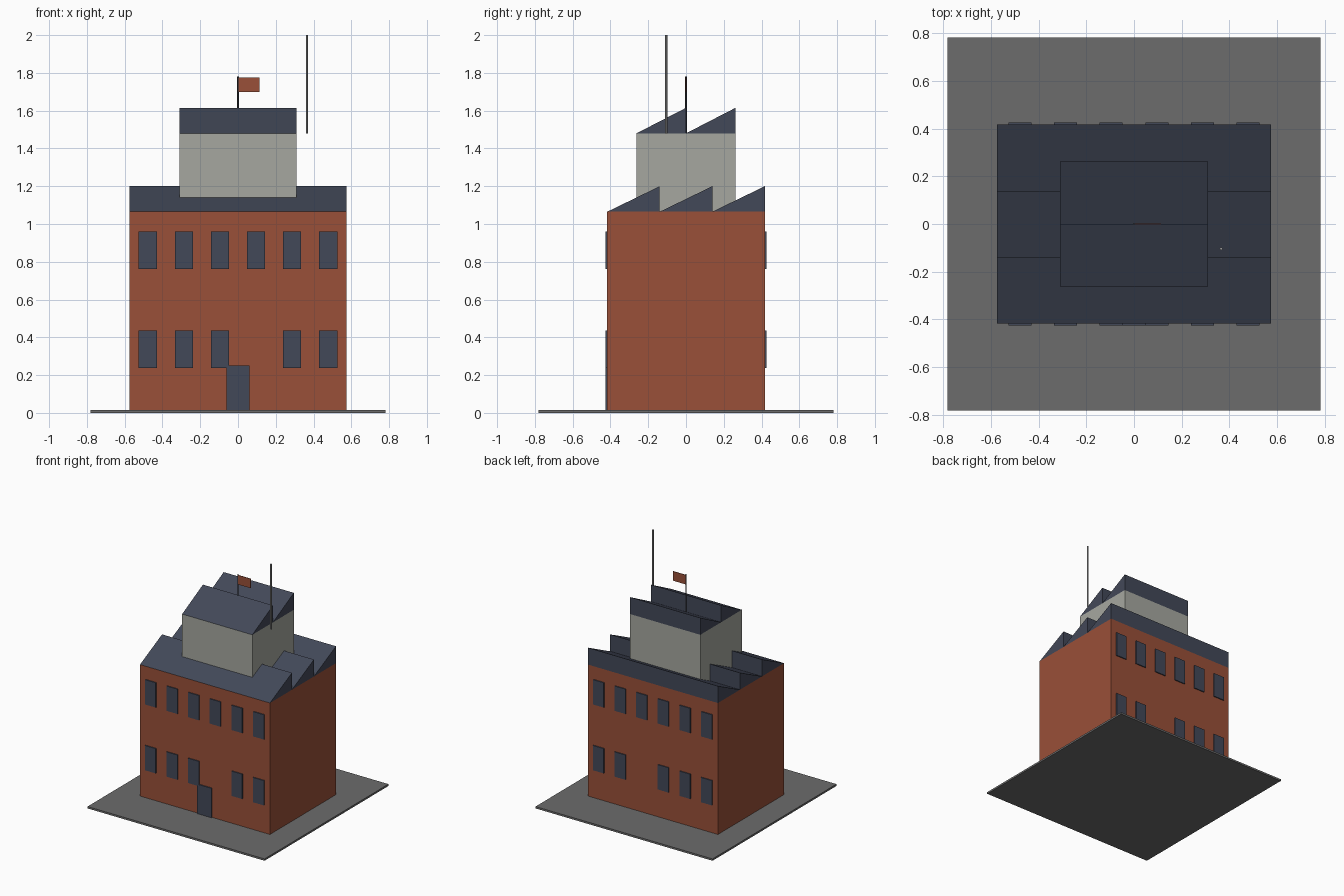
import bpy, bmesh
from mathutils import Matrix

cube = bpy.data.objects.get("Cube")
if cube:
    bpy.data.objects.remove(cube, do_unlink=True)


def material(name, r, g, b):
    mat = bpy.data.materials.new(name)
    mat.use_nodes = True
    mat.diffuse_color = (r, g, b, 1)
    mat.node_tree.nodes["Principled BSDF"].inputs["Base Color"].default_value = (r, g, b, 1)
    return mat


brick = material("brick red", 0.32, 0.08, 0.04)
slate = material("slate blue", 0.055, 0.065, 0.098)
stone = material("pale stone", 0.38, 0.39, 0.35)
paving = material("paving grey", 0.15, 0.15, 0.15)
metal = material("light metal", 0.35, 0.35, 0.35)
iron = material("dark iron", 0.04, 0.04, 0.045)


def finish(name, bm, mat):
    bmesh.ops.recalc_face_normals(bm, faces=bm.faces)
    mesh = bpy.data.meshes.new(name)
    bm.to_mesh(mesh)
    bm.free()
    mesh.materials.append(mat)
    obj = bpy.data.objects.new(name, mesh)
    bpy.context.collection.objects.link(obj)
    return obj


def box(name, xs, ys, zs, mat):
    """Box spanning the given (low, high) pairs."""
    bm = bmesh.new()
    bmesh.ops.create_cube(bm, size=1)
    for v in bm.verts:
        v.co = [span[0] if c < 0 else span[1] for c, span in zip(v.co, (xs, ys, zs))]
    return finish(name, bm, mat)


def pole(name, x, y, z0, z1, radius, mat):
    bm = bmesh.new()
    bmesh.ops.create_cone(bm, cap_ends=True, segments=8, radius1=radius, radius2=radius,
                          depth=z1 - z0, matrix=Matrix.Translation((x, y, (z0 + z1) / 2)))
    return finish(name, bm, mat)


def sawtooth_roof(name, half_x, half_y, base, rise, teeth, mat):
    """Row of wedges, each sloping up to the back and dropping sheer."""
    bm = bmesh.new()
    step = 2 * half_y / teeth
    for i in range(teeth):
        y0 = -half_y + i * step
        profile = [(y0, base), (y0 + step, base), (y0 + step, base + rise)]
        face = bm.faces.new([bm.verts.new((-half_x, y, z)) for y, z in profile])
        out = bmesh.ops.extrude_face_region(bm, geom=[face])
        moved = [g for g in out["geom"] if isinstance(g, bmesh.types.BMVert)]
        bmesh.ops.translate(bm, verts=moved, vec=(2 * half_x, 0, 0))
    return finish(name, bm, mat)


HX, HY = 0.574, 0.417      # main block half sizes
GROUND, EAVES, TOP = 0.015, 1.065, 1.48
RISE = 0.135

# Ground slab and the two storeys of walls
box("ground_slab", (-0.782, 0.782), (-0.782, 0.782), (0, GROUND), paving)
box("main_walls", (-HX, HX), (-HY, HY), (GROUND, EAVES), brick)
box("upper_block", (-0.31, 0.31), (-0.262, 0.262), (EAVES, TOP), stone)

# Sawtooth roofs
sawtooth_roof("main_roof", HX, HY, EAVES, RISE, 3, slate)
sawtooth_roof("upper_roof", 0.31, 0.262, TOP, RISE, 2, slate)

# Windows in two rows on front and back, with one lower bay left blank
for side, sign in (("front", -1), ("back", 1)):
    ys = sorted((sign * (HY - 0.001), sign * (HY + 0.008)))
    for row, z in (("lower", 0.237), ("upper", 0.763)):
        for i in range(6):
            if row == "lower" and i == 3:
                continue
            x = (i - 2.5) * 0.191
            box(f"{side}_{row}_window_{i + 1}", (x - 0.048, x + 0.048), ys, (z, z + 0.198), slate)

# Door
box("door", (-0.062, 0.062), (-HY - 0.009, -HY), (GROUND, 0.25), slate)

# Flag and masts
pole("flag_pole", 0, 0, TOP, 1.78, 0.004, iron)
box("flag", (0.002, 0.113), (-0.002, 0.002), (1.7, 1.775), brick)
pole("antenna_mast", 0.365, -0.104, TOP, 2.0, 0.006, metal)
